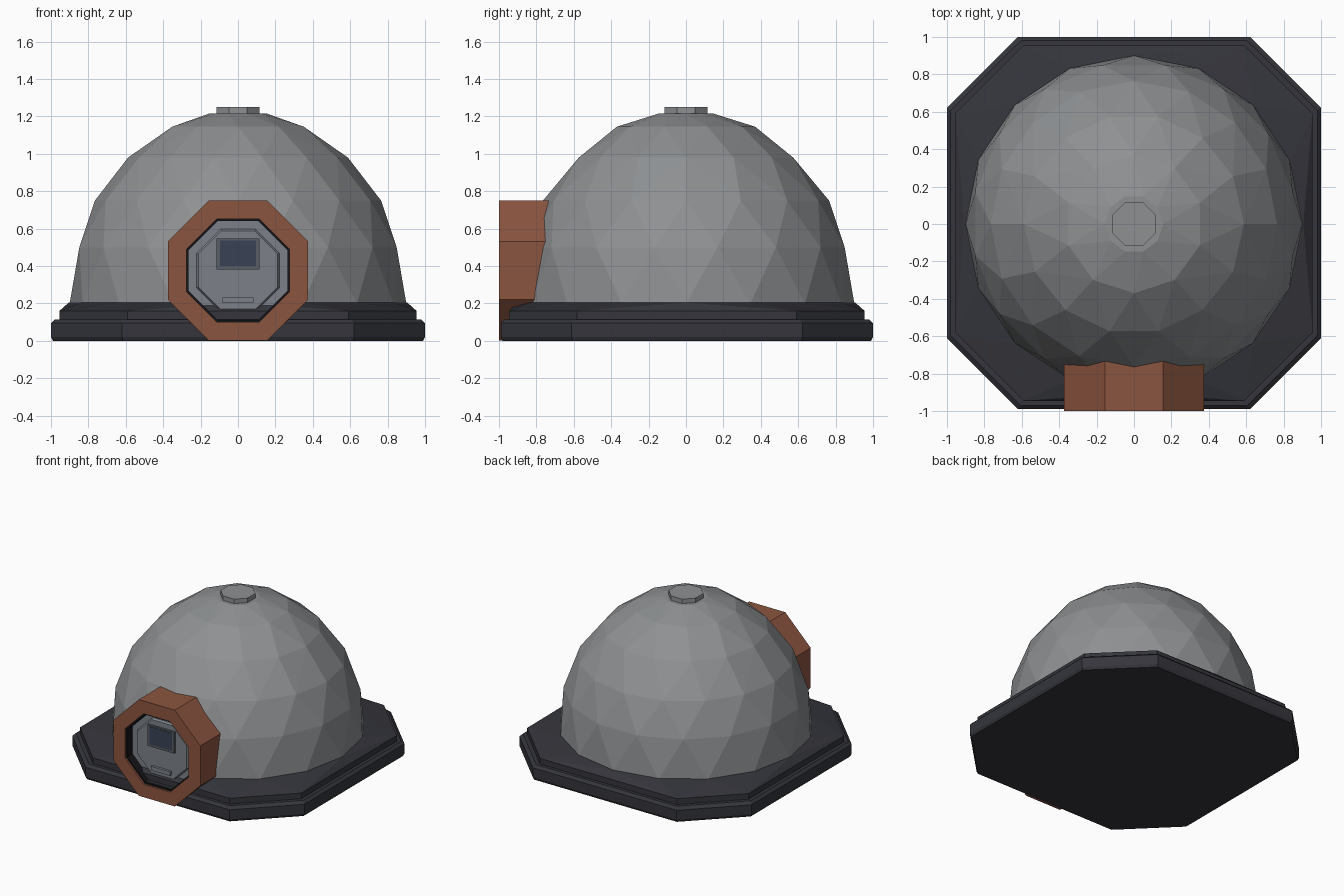
import bpy, bmesh, math

if "Cube" in bpy.data.objects:
    bpy.data.objects.remove(bpy.data.objects["Cube"])


def material(name, rgb):
    m = bpy.data.materials.new(name)
    m.diffuse_color = (*rgb, 1)
    m.use_nodes = True
    m.node_tree.nodes["Principled BSDF"].inputs["Base Color"].default_value = m.diffuse_color
    return m


DARK = material("dark_metal", (0.035, 0.036, 0.045))
BLACK = material("black_rubber", (0.008, 0.008, 0.01))
RUST = material("rust_paint", (0.26, 0.09, 0.05))
SHELL = material("grey_shell", (0.27, 0.28, 0.29))
STEEL = material("door_steel", (0.2, 0.22, 0.25))
FRAME = material("frame_steel", (0.1, 0.11, 0.13))
GLASS = material("window_glass", (0.04, 0.055, 0.09))


def finish(bm, name, mat):
    bmesh.ops.recalc_face_normals(bm, faces=bm.faces[:])
    me = bpy.data.meshes.new(name)
    bm.to_mesh(me)
    bm.free()
    me.materials.append(mat)
    ob = bpy.data.objects.new(name, me)
    bpy.context.collection.objects.link(ob)
    return ob


def hull(name, points, mat):
    """Closed flat-faced solid wrapped around a set of points."""
    bm = bmesh.new()
    for p in points:
        bm.verts.new(p)
    bmesh.ops.convex_hull(bm, input=bm.verts[:])
    bmesh.ops.delete(bm, geom=[v for v in bm.verts if not v.link_faces], context='VERTS')
    bmesh.ops.dissolve_limit(bm, angle_limit=0.002, verts=bm.verts[:], edges=bm.edges[:])
    return finish(bm, name, mat)


def octagon(a, c=None):
    """Cut-corner square, half width a, half flat length c."""
    c = a * math.tan(math.pi / 8) if c is None else c
    return [(a, -c), (a, c), (c, a), (-c, a), (-a, c), (-a, -c), (-c, -a), (c, -a)]


def ring(n, r, z, half=False):
    step = 2 * math.pi / n
    angles = [-math.pi / 2 + (i + 0.5 * half) * step for i in range(n)]
    return [(r * math.cos(t), r * math.sin(t), z) for t in angles]


def base_layer(a, c, z):
    return [(x, y * 0.995 + 0.005, z) for x, y in octagon(a, c)]


def door_octagon(a, y, z0):
    return [(x, y, z0 + z) for x, z in octagon(a)]


def tube(name, outer, inner, y0, y1, z0, mat):
    """Octagonal tube lying along y."""
    bm = bmesh.new()
    loops = [[bm.verts.new(p) for p in door_octagon(a, y, z0)]
             for a, y in ((outer, y0), (outer, y1), (inner, y1), (inner, y0))]
    for k in range(4):
        a, b = loops[k], loops[(k + 1) % 4]
        for i in range(8):
            j = (i + 1) % 8
            bm.faces.new((a[i], a[j], b[j], b[i]))
    return finish(bm, name, mat)


def box(name, x, y, z, mat):
    return hull(name, [(i, j, k) for i in x for j in y for k in z], mat)


# Stepped foundation, the upper step sloping up to the dome's foot
hull("foundation_slab",
     base_layer(0.99, 0.615, 0) + base_layer(1, 0.62, 0.02)
     + base_layer(1, 0.62, 0.095) + base_layer(0.98, 0.605, 0.115), DARK)
hull("foundation_step",
     base_layer(0.955, 0.59, 0.10) + base_layer(0.955, 0.59, 0.16)
     + ring(16, 0.905, 0.205), DARK)

# Faceted dome of staggered rings
hull("dome",
     ring(16, 0.9, 0.2) + ring(16, 0.865, 0.5, True) + ring(16, 0.765, 0.75)
     + ring(14, 0.588, 0.98, True) + ring(10, 0.37, 1.145)
     + ring(10, 0.155, 1.215, True), SHELL)

# Top cap
hull("roof_cap", [(x, y, z) for x, y in octagon(0.116) for z in (1.19, 1.25)], SHELL)

# Entrance surround and its dark seal
tube("entrance_surround", 0.375, 0.275, -1.0, -0.70, 0.376, RUST)
tube("entrance_seal", 0.277, 0.264, -0.985, -0.90, 0.376, BLACK)

# Door with raised inner panel
hull("door", door_octagon(0.266, -0.92, 0.376) + door_octagon(0.266, -0.80, 0.376), STEEL)
hull("door_panel",
     door_octagon(0.212, -0.935, 0.376) + door_octagon(0.225, -0.915, 0.376), STEEL)

# Window and handle on the door
box("window_frame", (-0.115, 0.115), (-0.95, -0.92), (0.383, 0.548), FRAME)
box("window_glass", (-0.097, 0.097), (-0.953, -0.93), (0.40, 0.538), GLASS)
box("door_handle", (-0.083, 0.083), (-0.955, -0.92), (0.202, 0.233), STEEL)
